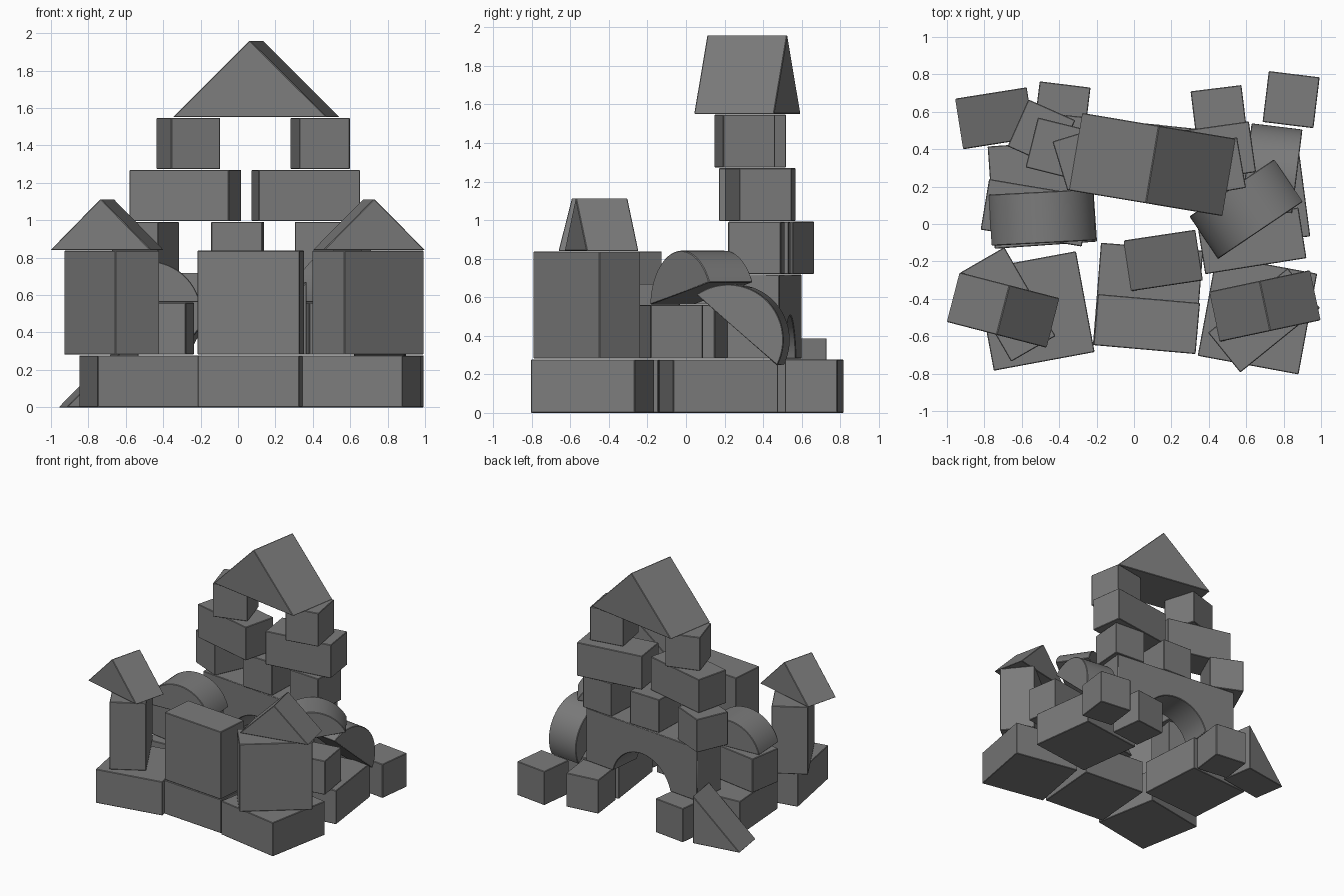
import bpy, math
from mathutils import Matrix, Vector

if "Cube" in bpy.data.objects:
    bpy.data.objects.remove(bpy.data.objects["Cube"])

U = 0.274          # block unit in plan
H = 0.278          # block unit in height
L = 2 * U

grey = bpy.data.materials.new("block grey")
grey.diffuse_color = (0.2, 0.2, 0.2, 1)
grey.use_nodes = True
grey.node_tree.nodes["Principled BSDF"].inputs["Base Color"].default_value = grey.diffuse_color


def extrude(name, profile, depth, x, y, z, turn=0, tilt=0, smooth=False):
    """Extrude an x-z profile along y, centred, then tilt about y and turn about z."""
    n = len(profile)
    verts = [(px, s * depth / 2, pz) for s in (-1, 1) for px, pz in profile]
    faces = [tuple(range(n)), tuple(range(2 * n - 1, n - 1, -1))]
    faces += [((i + 1) % n, i, n + i, n + (i + 1) % n) for i in range(n)]
    me = bpy.data.meshes.new(name)
    me.from_pydata(verts, [], faces)
    me.materials.append(grey)
    ob = bpy.data.objects.new(name, me)
    bpy.context.collection.objects.link(ob)
    ob.matrix_world = (Matrix.Translation(Vector((x, y, z)))
                       @ Matrix.Rotation(math.radians(turn), 4, 'Z')
                       @ Matrix.Rotation(math.radians(tilt), 4, 'Y'))
    # slightly eased wooden edges
    bev = ob.modifiers.new("eased edges", 'BEVEL')
    bev.width = 0.004
    bev.segments = 1
    bev.limit_method = 'ANGLE'
    bev.angle_limit = math.radians(30)
    if smooth:
        bpy.ops.object.select_all(action='DESELECT')
        ob.select_set(True)
        bpy.context.view_layer.objects.active = ob
        bpy.ops.object.shade_smooth_by_angle(angle=math.radians(25))
    return ob


def box(name, w, d, h, x, y, z, turn=0):
    return extrude(name, [(-w / 2, 0), (w / 2, 0), (w / 2, h), (-w / 2, h)], d, x, y, z, turn)


def roof(name, w, d, h, x, y, z, turn=0):
    return extrude(name, [(-w / 2, 0), (w / 2, 0), (0, h)], d, x, y, z, turn)


def wedge(name, x, y, z, turn):
    # same small prism resting on one of its legs, high side at +x
    a = 0.39
    return extrude(name, [(-a / 2, 0), (a / 2, 0), (a / 2, a)], U, x, y, z, turn)


def arc(half, rise, n=28):
    """Circular segment points from +x to -x over a chord."""
    r = (half * half + rise * rise) / (2 * rise)
    a = math.asin(min(1, half / r))
    return [(r * math.sin(a - 2 * a * i / n), r * math.cos(a - 2 * a * i / n) - (r - rise))
            for i in range(n + 1)]


def half_round(name, x, y, z, turn, tilt=0):
    return extrude(name, arc(0.28, 0.22), U, x, y, z, turn, tilt, True)


# square base slabs
for name, x, y, t in [("front_left", -0.53, -0.465, 10.5), ("front_middle", 0.075, -0.395, -4.5),
                      ("front_right", 0.66, -0.485, -10.5), ("side_left", -0.49, 0.16, 4),
                      ("side_right", 0.635, 0.17, 7.5)]:
    box("base_slab_" + name, L, L, H, x, y, 0, t)

# loose cubes on the ground at the back
for name, x, y, t in [("left", -0.385, 0.61, -7), ("middle", 0.455, 0.59, 7), ("right", 0.84, 0.665, -7)]:
    box("ground_cube_" + name, U, U, H, x, y, 0, t)

# front towers and gate block
Z1 = H + 0.004
box("tower_left", U, L, 2 * H, -0.675, -0.43, Z1, 30)
box("tower_right", L, U, 2 * H, 0.695, -0.515, Z1, 39)
box("gate_block", L, U, 2 * H, 0.068, -0.535, Z1, -5)
Z3 = Z1 + 2 * H + 0.002
roof("tower_roof_left", 0.556, U, 0.275, -0.70, -0.46, Z3, -14.5)
roof("tower_roof_right", 0.556, U, 0.275, 0.70, -0.438, Z3, 12)

# wedges
wedge("ground_wedge", -0.745, 0.565, 0, 9)
wedge("gate_wedge", 0.155, -0.195, Z1, 8.5)

# side bricks and half rounds
box("side_brick_left", L, U, H, -0.527, 0.06, Z1, -9.5)
box("side_brick_right", L, U, H, 0.63, -0.09, Z1, 9)
half_round("half_round_left", -0.49, 0.035, 0.562, 3)
half_round("half_round_right", 0.60, 0.08, 0.62, 34, -12)
half_round("half_round_leaning", 0.735, 0.28, 0.43, 83, 41)

# arch bridging the two side slabs
AH = 0.436
extrude("arch", [(2 * U, 0), (2 * U, AH), (-2 * U, AH), (-2 * U, 0)] + arc(0.282, 0.222)[::-1],
        U, 0.012, 0.405, Z1, -6, 0, True)

# stacked keep above the arch
Z = Z1 + AH + 0.002
for name, x, y, t in [("left", -0.495, 0.485, -24), ("middle", -0.002, 0.40, -2), ("right", 0.45, 0.365, -4)]:
    box("keep_cube_" + name, U, U, 0.272, x, y, Z, t)
box("keep_brick_left", L, U, 0.275, -0.281, 0.37, 0.995, -14)
box("keep_brick_right", L, U, 0.275, 0.362, 0.375, 0.995, 8)
box("keep_post_left", U, U, 0.275, -0.265, 0.35, 1.273, 17)
box("keep_post_right", U, U, 0.275, 0.44, 0.305, 1.273, 10)
roof("keep_roof", 0.835, 0.42, 0.41, 0.098, 0.318, 1.551, -9.5)
